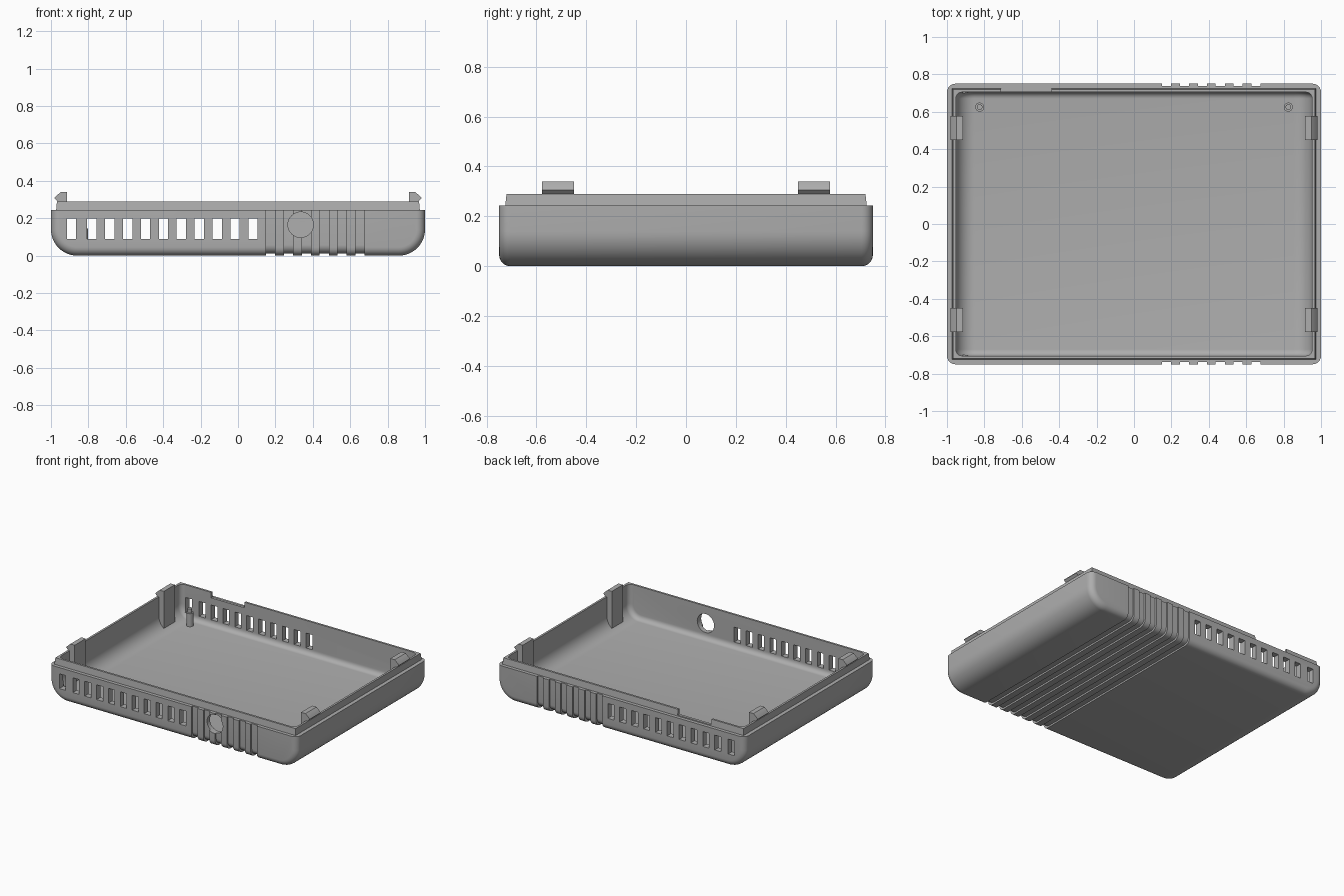
import bpy, bmesh, math
from mathutils import Matrix

cube = bpy.data.objects.get("Cube")
if cube:
    bpy.data.objects.remove(cube, do_unlink=True)

grey = bpy.data.materials.new("grey plastic")
grey.use_nodes = True
colour = (0.42, 0.42, 0.42, 1)
grey.diffuse_color = colour
grey.node_tree.nodes["Principled BSDF"].inputs["Base Color"].default_value = colour


def make(name, bm):
    bmesh.ops.recalc_face_normals(bm, faces=bm.faces)
    mesh = bpy.data.meshes.new(name)
    bm.to_mesh(mesh)
    bm.free()
    mesh.materials.append(grey)
    obj = bpy.data.objects.new(name, mesh)
    bpy.context.collection.objects.link(obj)
    return obj


def prism(points, start, end, axis):
    """Extrude a flat profile along x or y; the second coordinate is z."""
    bm = bmesh.new()
    place = (lambda a, z: (a, start, z)) if axis == "y" else (lambda a, z: (start, a, z))
    face = bm.faces.new([bm.verts.new(place(a, z)) for a, z in points])
    out = bmesh.ops.extrude_face_region(bm, geom=[face])
    move = (0, end - start, 0) if axis == "y" else (end - start, 0, 0)
    verts = [v for v in out["geom"] if isinstance(v, bmesh.types.BMVert)]
    bmesh.ops.translate(bm, verts=verts, vec=move)
    return bm


def tub_profile(half, low, high, radius, steps):
    """U outline with rounded bottom corners, from top right to top left."""
    right = [(half, high)]
    for i in range(steps + 1):
        a = i * math.pi / 2 / steps
        right.append((half - radius + radius * math.cos(a), low + radius - radius * math.sin(a)))
    return right + [(-x, z) for x, z in reversed(right)]


def tub(name, hx, hy, low, high, radius, soft):
    """Solid tub, rounded along every edge except the top ones."""
    bm = prism(tub_profile(hx, low, high, radius, 12), -hy, hy, "y")
    edges = [e for e in bm.edges
             if abs(e.verts[0].co.y - e.verts[1].co.y) < 0.001
             and min(v.co.z for v in e.verts) < high - 0.001]
    bmesh.ops.bevel(bm, geom=edges, offset=soft, segments=6, profile=0.5, affect="EDGES")
    return make(name, bm)


def box(name, x0, x1, y0, y1, z0, z1):
    return make(name, prism([(x0, z0), (x1, z0), (x1, z1), (x0, z1)], y0, y1, "y"))


def combine(target, tool, operation):
    mod = target.modifiers.new(operation, "BOOLEAN")
    mod.operation = operation
    mod.solver = "EXACT"
    mod.object = tool
    bpy.context.view_layer.objects.active = target
    bpy.ops.object.modifier_apply(modifier=mod.name)
    bpy.data.objects.remove(tool, do_unlink=True)


def cylinder(bm, radius, depth, matrix):
    bmesh.ops.create_cone(bm, cap_ends=True, segments=32, radius1=radius,
                          radius2=radius, depth=depth, matrix=matrix)


# Outer shell with a tapered lip, then hollowed
case = tub("case_shell", 1.0, 0.75, 0, 0.243, 0.14, 0.045)
lip = box("lip", -0.976, 0.976, -0.73, 0.73, 0.15, 0.29)
for v in lip.data.vertices:
    if v.co.z > 0.2:
        v.co.x *= 0.968 / 0.976
        v.co.y *= 0.72 / 0.73
    else:
        v.co.z = 0.2
combine(case, lip, "UNION")
combine(case, tub("cavity", 0.953, 0.705, 0.05, 0.5, 0.1, 0.035), "DIFFERENCE")

# Grip grooves wrapping front, underside and back
inner = tub_profile(0.738, 0.012, 0.25, 0.045, 6)
wrap = inner + [(-0.85, 0.25), (-0.85, -0.1), (0.85, -0.1), (0.85, 0.25)]
for i in range(6):
    x = 0.15 + i * 0.0955
    combine(case, make("groove", prism(wrap, x, x + 0.049, "x")), "DIFFERENCE")

# Vent slots through front and back walls
for x in [-0.89] + [0.08 - i * 0.0957 for i in range(10)]:
    combine(case, box("slot", x - 0.025, x + 0.025, -0.9, 0.9, 0.09, 0.198), "DIFFERENCE")

# Round port in the front wall and notch in the rear lip
bm = bmesh.new()
cylinder(bm, 0.068, 0.3,
         Matrix.Translation((0.335, -0.75, 0.165)) @ Matrix.Rotation(math.pi / 2, 4, "X"))
combine(case, make("port", bm), "DIFFERENCE")
combine(case, box("notch", -0.71, -0.44, 0.65, 0.85, 0.25, 0.4), "DIFFERENCE")

# Snap clips on the side walls
hook = [(0.913, 0.07), (0.965, 0.07), (0.965, 0.29), (0.981, 0.306),
        (0.979, 0.312), (0.948, 0.34), (0.913, 0.34)]
parts = [case]
for side, side_name in ((1, "left"), (-1, "right")):
    for y, end_name in ((-0.577, "front"), (0.45, "back")):
        points = [(side * x, z) for x, z in hook]
        parts.append(make(f"{end_name}_{side_name}_clip", prism(points, y, y + 0.127, "y")))

    # Locating pin near the rear corner
    bm = bmesh.new()
    for radius, low, high in ((0.024, 0.04, 0.145), (0.015, 0.14, 0.175)):
        cylinder(bm, radius, high - low,
                 Matrix.Translation((side * 0.825, 0.625, (low + high) / 2)))
    parts.append(make(f"{side_name}_locating_pin", bm))

# Smooth the rounded surfaces and keep hard edges
for obj in parts:
    bpy.ops.object.select_all(action="DESELECT")
    obj.select_set(True)
    bpy.context.view_layer.objects.active = obj
    bpy.ops.object.shade_smooth_by_angle(angle=math.radians(30))
